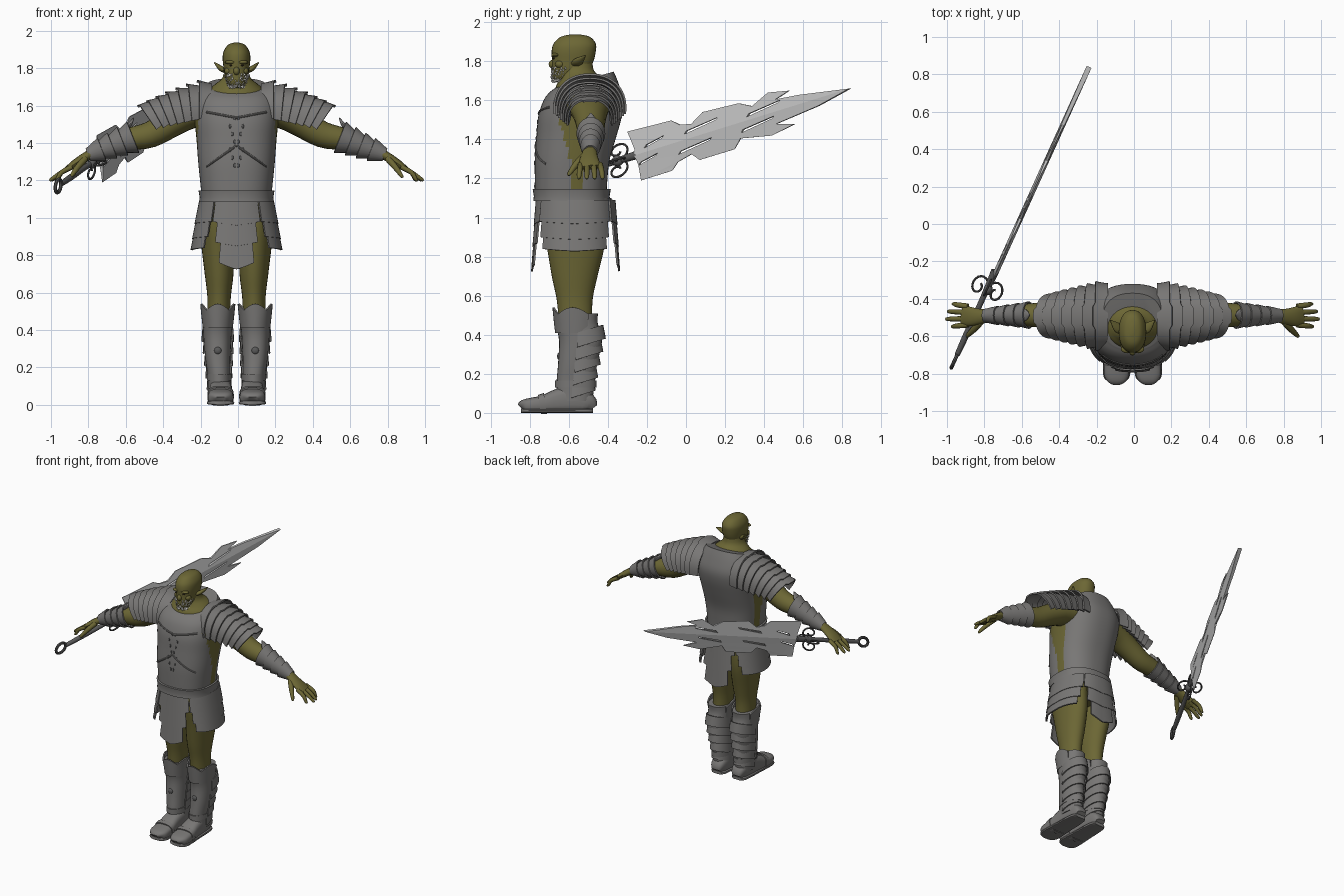
import bpy, bmesh, math, random
from mathutils import Vector as V, Matrix

cube = bpy.data.objects.get("Cube")
if cube:
    bpy.data.objects.remove(cube)
random.seed(4)
CX, CY = -0.008, -0.57      # body centre line
X, Y, Z = V((1, 0, 0)), V((0, 1, 0)), V((0, 0, 1))


def material(name, r, g, b):
    m = bpy.data.materials.new(name)
    m.use_nodes = True
    m.diffuse_color = (r, g, b, 1)
    m.node_tree.nodes["Principled BSDF"].inputs["Base Color"].default_value = (r, g, b, 1)
    return m


SKIN = material("olive skin", 0.15, 0.135, 0.035)
STEEL = material("grey steel", 0.19, 0.185, 0.18)
BLADE = material("bright blade", 0.55, 0.55, 0.55)
HILT = material("dark iron", 0.1, 0.1, 0.1)
HAIR = material("white beard", 0.75, 0.74, 0.7)
EYE = material("dark eye", 0.03, 0.02, 0.01)


def finish(name, bm, mats, rule=None, sharp=40):
    bmesh.ops.recalc_face_normals(bm, faces=bm.faces[:])
    for f in bm.faces:
        f.smooth = True
        f.material_index = rule(f.calc_center_median()) if rule else 0
    for e in bm.edges:
        e.smooth = e.calc_face_angle(0) < math.radians(sharp)
    me = bpy.data.meshes.new(name)
    bm.to_mesh(me)
    bm.free()
    for m in mats if isinstance(mats, list) else [mats]:
        me.materials.append(m)
    ob = bpy.data.objects.new(name, me)
    bpy.context.collection.objects.link(ob)
    return ob


def make(name, rows, mats, s=1, wrap=True, thick=0, rule=None):
    """Skin rows of points; closed solid, or a sheet when thick is given."""
    bm = bmesh.new()
    vs = [[bm.verts.new((CX + s * p[0], p[1], p[2])) for p in r] for r in rows]
    n = len(vs[0])
    for a, b in zip(vs, vs[1:]):
        for i in range(n if wrap else n - 1):
            j = (i + 1) % n
            bm.faces.new((a[i], a[j], b[j], b[i]))
    if thick:
        bmesh.ops.recalc_face_normals(bm, faces=bm.faces[:])
        bmesh.ops.solidify(bm, geom=bm.faces[:], thickness=thick)
    else:
        bm.faces.new(vs[0])
        bm.faces.new(vs[-1])
    return finish(name, bm, mats, rule)


def ring(c, u, v, ru, rv, a0=0, a1=360, n=24, e=2):
    full = a1 - a0 == 360
    pw = lambda q: math.copysign(abs(q) ** (2 / e), q)
    angs = [math.radians(a0 + (a1 - a0) * i / n) for i in range(n if full else n + 1)]
    return [V(c) + u * ru * pw(math.cos(a)) + v * rv * pw(math.sin(a)) for a in angs]


def dense(rows, k=4):
    out = []
    for i in range(len(rows) - 1):
        p = [rows[max(0, min(len(rows) - 1, i + d))] for d in (-1, 0, 1, 2)]
        for j in range(k):
            t = j / k
            out.append(tuple(b + 0.5 * t * (c - a + t * (2*a - 5*b + 4*c - d + t * (3*(b - c) + d - a)))
                             for a, b, c, d in zip(*p)))
    return out + [rows[-1]]


def loft(name, rows, mats, s=1, n=28, e=2, **kw):
    """Stack of level rings: z, x, y, x radius, y radius, tilt."""
    make(name, [ring((r[1], r[2], r[0]), X, V((0, 1, r[5] if len(r) > 5 else 0)), r[3], r[4], n=n, e=e)
                for r in dense(rows)], mats, s, **kw)


def tube(name, path, mats, s=1, up=Y, n=16, e=2, k=3, **kw):
    """Tube along a path: x, y, z, radius along up, radius across."""
    p = dense(path, k)
    rows = []
    for i, q in enumerate(p):
        d = (V(p[min(i + 1, len(p) - 1)][:3]) - V(p[max(i - 1, 0)][:3])).normalized()
        u = (up - d * up.dot(d)).normalized()
        rows.append(ring(q[:3], u, d.cross(u), q[3], q[4], n=n, e=e))
    make(name, rows, mats, s, **kw)


def blob(name, mat, loc, size, s=1):
    bm = bmesh.new()
    bmesh.ops.create_uvsphere(bm, u_segments=16, v_segments=10, radius=1)
    m = Matrix.Translation((CX + s * loc[0], loc[1], loc[2])) @ Matrix.Diagonal((*size, 1))
    bmesh.ops.transform(bm, matrix=m, verts=bm.verts[:])
    finish(name, bm, mat)


def lerp(a, b, t):
    return a + (b - a) * t


# Head, neck and beard
loft("head", [(1.695, 0, -.635, .03, .035), (1.72, 0, -.615, .052, .07), (1.76, 0, -.592, .064, .095),
              (1.8, 0, -.58, .069, .106), (1.85, 0, -.575, .074, .113), (1.89, 0, -.57, .069, .108),
              (1.925, 0, -.567, .045, .075), (1.938, 0, -.567, .01, .02)], SKIN, e=2.2)
loft("neck", [(1.55, 0, -.52, .19, .16), (1.66, 0, -.52, .165, .15), (1.71, 0, -.53, .12, .115),
              (1.75, 0, -.555, .075, .085), (1.82, 0, -.56, .06, .08)], SKIN)
blob("nose", SKIN, (0, -.683, 1.785), (.017, .02, .022))
blob("lower_lip", SKIN, (0, -.67, 1.742), (.028, .018, .01))
for s, side in ((1, "left"), (-1, "right")):
    blob(side + "_brow", SKIN, (.03, -.668, 1.832), (.033, .022, .011), s)
    blob(side + "_eye", EYE, (.029, -.676, 1.815), (.01, .008, .005), s)
    blob(side + "_cheek", SKIN, (.045, -.645, 1.785), (.02, .025, .02), s)
    tube(side + "_ear", [(.06, -.57, 1.785, .022, .012), (.085, -.55, 1.8, .026, .014),
                         (.118, -.515, 1.83, .003, .003)], SKIN, s)
    tube(side + "_tusk", [(.022, -.685, 1.74, .006, .006), (.026, -.69, 1.768, .001, .001)], HAIR, s)
bm = bmesh.new()
for i in range(190):
    a, t = random.uniform(3.3, 6.1), random.random()
    out = V((math.cos(a), math.sin(a), -.6))
    p = V((lerp(.035, .068, t) * out.x, lerp(-.635, -.592, t) + lerp(.045, .1, t) * out.y, lerp(1.695, 1.77, t)))
    if abs(p.x) > .025 or p.z < 1.735:
        m = Matrix.Translation(p + X * CX) @ out.to_track_quat("Z", "Y").to_matrix().to_4x4()
        bmesh.ops.create_cone(bm, segments=4, radius1=.006, radius2=.001, depth=.02, matrix=m)
finish("beard", bm, HAIR)

# Breastplate, open along the flanks
CUIRASS = [(1.1, 0, -.59, .185, .182, 0), (1.2, 0, -.588, .195, .186, 0), (1.3, 0, -.582, .205, .192, 0),
           (1.42, 0, -.56, .214, .205, 0), (1.52, 0, -.542, .224, .214, 0), (1.6, 0, -.525, .224, .204, 0),
           (1.66, 0, -.52, .2, .178, .1), (1.705, 0, -.52, .16, .15, .28)]


def flank(c):
    gap = .03 + max(0, c.z - 1.3) * .3
    return int(abs(c.y + .56) < gap and abs(c.x) > .12 and 1.14 < c.z < 1.58)


loft("breastplate", CUIRASS, [STEEL, SKIN], n=72, e=2.4, rule=flank)


def chest(x, z):
    r = min(dense(CUIRASS, 8), key=lambda q: abs(q[0] - z))
    return r[2] - r[4] * (1 - min(1, abs(x / r[3])) ** 2.4) ** (1 / 2.4)


for name, mid, drop in (("chest_ridge", 1.535, -.03), ("belly_ridge", 1.385, .11)):
    xs = [-.16 + .02 * i for i in range(17)]
    pts = [(x, chest(x, mid - drop * abs(x) / .16), mid - drop * abs(x) / .16, .006, .006) for x in xs]
    tube(name, pts, STEEL, n=8, up=Z)
for i in range(7):
    z = 1.28 + i * .042
    w = .01 + .012 * (i % 3)
    for x in (-w, w):
        blob("chest_stud", HILT, (x, chest(x, z), z), (.006, .004, .012))
make("belt", [ring((0, -.585, z), X, Y, r, r - .003, n=48, e=2.4)
              for z, r in ((1.085, .2), (1.11, .197), (1.145, .203))], STEEL, thick=.012)

# Skirt of overlapping plates
loft("hips", [(.93, 0, -.57, .15, .14), (1.0, 0, -.575, .175, .165), (1.13, 0, -.585, .18, .175)], SKIN)


def panel(name, a0, a1, z0, z1, off=0, point=0, n=16):
    rows = []
    for j in range(4):
        t = j / 3
        z = lerp(z0, z1, t)
        d = (1.1 - z) / .35
        r = ring((0, CY, z), X, Y, .188 + .078 * d + off, .192 + .034 * d + off, a0, a1, n, 2.3)
        for i, p in enumerate(r):
            p.z -= point * t * (1 - abs(2 * i / n - 1))
        rows.append(r)
    make(name, rows, STEEL, wrap=a1 - a0 == 360, thick=.01)


panel("skirt_band", 0, 360, 1.1, 1.03, -.004, n=48)
for name, mid in (("front", 270), ("back", 90)):
    panel(name + "_flap_top", mid - 32, mid + 32, 1.09, .98, .006, .02)
    panel(name + "_flap_middle", mid - 25, mid + 25, 1.0, .87, .002, .02)
    panel(name + "_flap_tip", mid - 18, mid + 18, .9, .76, -.002, .035)
for name, mid in (("left", 0), ("right", 180)):
    panel(name + "_tasset_top", mid - 56, mid + 56, 1.09, .98, .01, .012)
    panel(name + "_tasset_middle", mid - 52, mid + 52, 1.0, .9, .005, .012)
    panel(name + "_tasset_tip", mid - 47, mid + 47, .92, .84, 0, .012)

for s, side in ((1, "left_"), (-1, "right_")):
    # Legs and armoured boots
    loft(side + "leg", [(1.08, .095, -.58, .09, .16), (.97, .105, -.572, .095, .16), (.85, .1, -.565, .088, .147),
                        (.7, .093, -.57, .077, .117), (.58, .093, -.57, .063, .092),
                        (.46, .095, -.565, .06, .085)], SKIN, s)
    loft(side + "greave", [(.51, .1, -.56, .078, .11), (.46, .1, -.56, .08, .108), (.37, .102, -.54, .075, .11),
                           (.25, .1, -.555, .067, .1), (.15, .093, -.565, .06, .098), (.06, .09, -.57, .06, .09)],
         STEEL, s, e=2.3)
    rows = [ring((.1, -.56, z), X, Y, r, r + .03, 150, 390, 24) for z, r in ((.41, .08), (.46, .086), (.505, .094))]
    for i, p in enumerate(rows[-1]):
        p.z += .035 * abs(math.sin(i * math.pi / 8))
    make(side + "knee_guard", rows, STEEL, s, False, .01)
    for i in range(5):
        z = .42 - i * .065
        r = .082 - i * .005
        c = -.528 - i * .008
        rows = [ring((.1 - i * .002, c, z), X, V((0, 1, .3)), r, r + .022, -15, 195, 18),
                ring((.1 - i * .002, c, z - .075), X, V((0, 1, .3)), r + .006, r + .036, -15, 195, 18)]
        make(side + "calf_plate", rows, STEEL, s, False, .008)
    blob(side + "shin_boss", HILT, (.1, -.648, .29), (.02, .012, .02), s)
    make(side + "shin_cuff", [ring((.092, -.565, z), X, Y, .066, .106, n=24) for z in (.13, .165)], STEEL, s, thick=.008)
    foot = [(-.475, .035, .05), (-.5, .052, .1), (-.57, .06, .14), (-.65, .062, .125),
            (-.73, .067, .09), (-.8, .068, .076), (-.832, .055, .066), (-.844, .03, .05)]
    tube(side + "boot", [(.085, y, h / 2, w, h / 2) for y, w, h in foot], STEEL, s, up=X, e=3, n=24)
    tube(side + "sole", [(.085, y, .011, w + .005, .011) for y, w, h in foot], STEEL, s, up=X, e=4)
    tube(side + "toe_strap", [(.085, y, h / 2, .071, h / 2 + .006) for y, h in ((-.75, .087), (-.72, .096))],
         STEEL, s, up=X, e=3, n=24)

    # Arms and open hands
    tube(side + "arm", [(.14, -.5, 1.58, .12, .09), (.25, -.495, 1.555, .1, .08), (.35, -.49, 1.505, .08, .076),
                        (.46, -.487, 1.445, .069, .07), (.57, -.487, 1.42, .06, .06), (.7, -.488, 1.375, .045, .045),
                        (.785, -.49, 1.34, .032, .026)], SKIN, s, n=24)
    tube(side + "palm", [(.765, -.49, 1.35, .033, .026), (.82, -.495, 1.318, .042, .024),
                         (.87, -.495, 1.285, .052, .021), (.91, -.488, 1.257, .054, .014)], SKIN, s)
    for i, reach in enumerate((.965, .99, 1.0, .97)):
        y = -.44 - i * .033
        end = -.428 - i * .04
        tube(side + "finger", [(.88, y, 1.272, .015, .014), (.935, lerp(y, end, .6), 1.243, .014, .013),
                               (reach - .012, end, 1.207, .011, .01), (reach, end, 1.198, .004, .004)], SKIN, s, n=10)
    tube(side + "thumb", [(.81, -.52, 1.315, .02, .018), (.85, -.565, 1.27, .017, .016),
                          (.882, -.597, 1.225, .011, .01), (.888, -.602, 1.215, .004, .004)], SKIN, s, n=10)

    # Shoulder plates, fanned down the upper arm
    for i in range(7):
        t = i / 6
        th = t * .6
        up = V((math.sin(th), 0, math.cos(th)))
        ax = V((math.cos(th), 0, -math.sin(th)))
        c = V((lerp(.13, .385, t), -.492, lerp(1.56, 1.53, t)))
        ry, ru = lerp(.175, .108, t), lerp(.158, .122, t)
        rows = []
        for d, g in ((0, 0), (.035, .008), (.068, .02)):
            rows.append(ring(c + ax * d, Y, up, ry + g * .6, ru + g, -8, 188, 28, 2.2))
        for p in rows[-1][12:17]:
            p += ax * .012
        make(side + "shoulder_plate", rows, STEEL, s, False, .01)

    # Forearm guards
    a, b = V((.555, -.487, 1.43)), V((.79, -.49, 1.338))
    for i in range(4):
        t0, t1 = i * .235, i * .235 + .31
        r0, r1 = lerp(.078, .044, t0), lerp(.07, .04, t1)
        rows = [(*a.lerp(b, t0), r0 * .95, r0 + .012), (*a.lerp(b, t1), r1 * .9, r1 - .004)]
        tube(side + "forearm_guard", rows, STEEL, s, k=1, n=24, thick=.008)
    tube(side + "elbow_spike", [(.61, -.487, 1.46, .04, .02), (.57, -.487, 1.5, .03, .012),
                                (.55, -.487, 1.535, .003, .003)], STEEL, s)

# Sword: coordinates are y along the blade, height off its axis, and thickness
N = V((1, -.453, 0)).normalized()


def sword(y, h=0, w=0):
    return V((-.24 + .453 * (y - .84), y, 1.399 + .311 * y + h)) + N * w


UPPER = [(-.26, 1.35), (-.3, 1.44), (-.075, 1.497), (-.03, 1.475), (.03, 1.48), (.085, 1.54), (.27, 1.585),
         (.34, 1.57), (.42, 1.64), (.53, 1.65), (.46, 1.605), (.58, 1.628)]
LOWER = [(-.24, 1.27), (-.23, 1.19), (-.07, 1.24), (-.04, 1.285), (.03, 1.325), (.07, 1.295), (.25, 1.35),
         (.28, 1.405), (.44, 1.42), (.56, 1.48), (.46, 1.478), (.68, 1.572)]
SLOTS = [(-.16, .04, .05), (.08, .047, .085), (.4, .036, .085)]
for name, line, sign in (("blade_upper", UPPER, 1), ("blade_lower", LOWER, -1)):
    cu = bpy.data.curves.new(name, "CURVE")
    cu.dimensions, cu.fill_mode, cu.extrude = "2D", "BOTH", .014
    loops = [[(-.26, 0)] + [(y, z - 1.399 - .311 * y) for y, z in line] + [(.84, 0)]]
    for y, h, l in SLOTS:
        y -= .03 * (sign < 0)
        loops.append([(y - l, sign * h - .018), (y + l - .01, sign * h + .006), (y + l, sign * h + .016),
                      (y - l + .01, sign * h - .004)])
    for pts in loops:
        sp = cu.splines.new("POLY")
        sp.points.add(len(pts) - 1)
        for q, p in zip(sp.points, pts):
            q.co = (*p, 0, 1)
        sp.use_cyclic_u = True
    tmp = bpy.data.objects.new(name + "_outline", cu)
    bpy.context.collection.objects.link(tmp)
    dg = bpy.context.evaluated_depsgraph_get()
    me = bpy.data.meshes.new_from_object(tmp.evaluated_get(dg))
    bpy.data.objects.remove(tmp)
    bm = bmesh.new()
    bm.from_mesh(me)
    bmesh.ops.remove_doubles(bm, verts=bm.verts[:], dist=.0001)
    for v in bm.verts:
        y, h, w = v.co
        v.co = sword(y, h, w * max(.1, 1 - abs(h) / .14))
    finish(name, bm, BLADE, sharp=15)

tube("grip", [(*sword(y), r, r) for y, r in ((-.7, .014), (-.6, .017), (-.5, .016), (-.4, .015), (-.25, .022))], HILT, up=Z)
loop = [sword(-.735 + .034 * math.cos(a), .034 * math.sin(a)) for a in [i * math.pi / 8 for i in range(17)]]
tube("pommel_ring", [(*p, .01, .01) for p in loop], HILT, up=N, n=8, k=1)
for h, w in ((1, 0), (-1, 0), (0, 1), (0, -1)):
    pts = []
    for i in range(22):
        a, r = i * .36, .05 - i * .0018
        q = .048 - r * math.cos(a)
        pts.append((*sword(-.35 + r * math.sin(a) * 1.2, h * q, w * q), .006, .006))
    tube("guard_scroll", pts, HILT, up=N if h else Z, n=8, k=1)
blob("guard_hub", HILT, sword(-.35) - X * CX, (.024, .03, .028))
